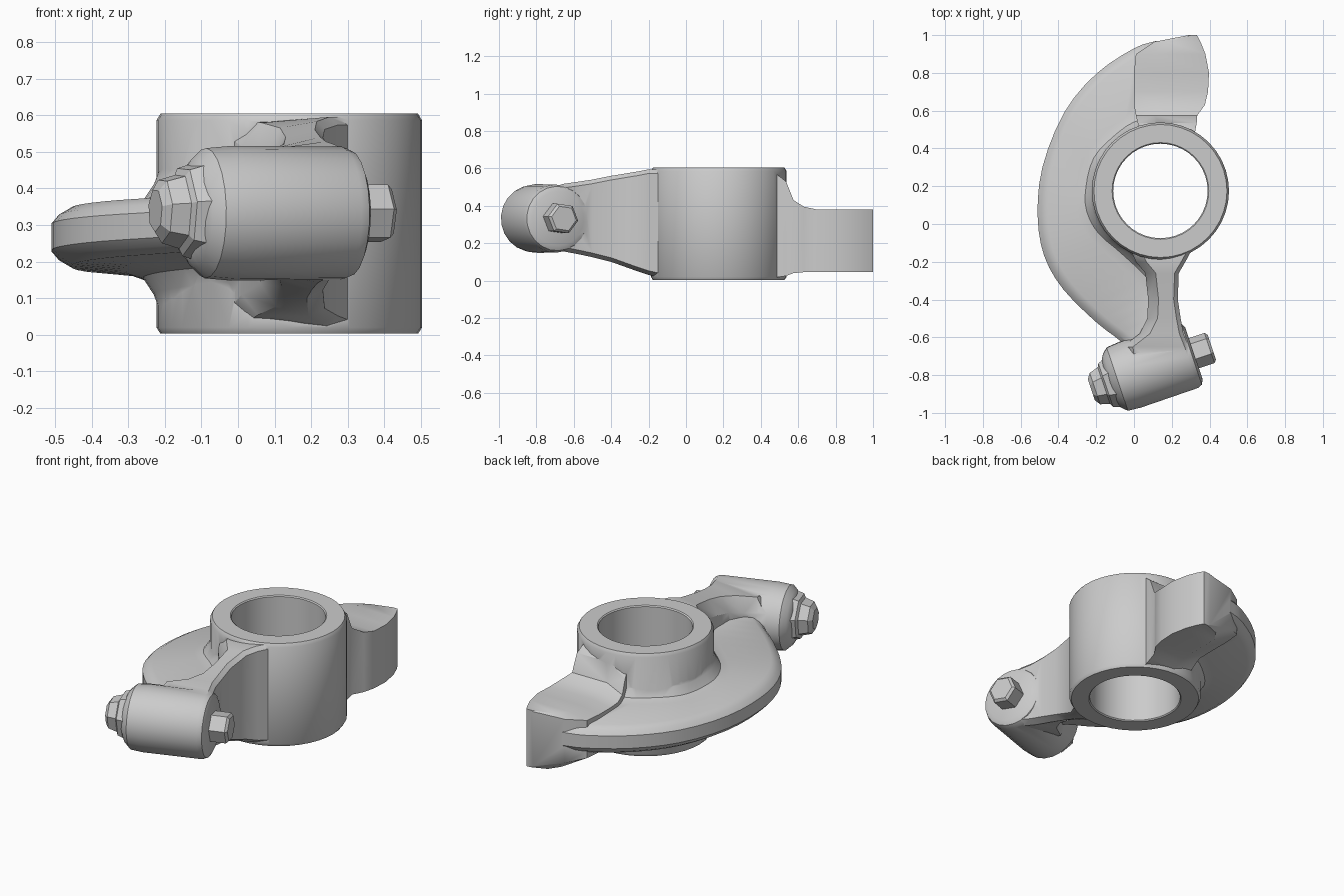
import bpy, bmesh, math
from mathutils import Vector

if "Cube" in bpy.data.objects:
    bpy.data.objects.remove(bpy.data.objects["Cube"])


def loft(name, rings, loop=False):
    """Skin closed cross-section rings; cap the ends, or loop back to the start."""
    bm = bmesh.new()
    vs = [[bm.verts.new(p) for p in r] for r in rings]
    pairs = list(zip(vs, vs[1:])) + ([(vs[-1], vs[0])] if loop else [])
    for a, b in pairs:
        for i in range(len(a)):
            j = (i + 1) % len(a)
            bm.faces.new((a[i], a[j], b[j], b[i]))
    if not loop:
        bm.faces.new(vs[0])
        bm.faces.new(vs[-1])
    bmesh.ops.recalc_face_normals(bm, faces=bm.faces)
    me = bpy.data.meshes.new(name)
    bm.to_mesh(me)
    bm.free()
    ob = bpy.data.objects.new(name, me)
    bpy.context.collection.objects.link(ob)
    return ob


def lathe(name, profile, origin, axis, sides, loop=False, turn=0.0):
    """Revolve (distance along axis, radius) pairs around an axis."""
    axis = Vector(axis).normalized()
    u = axis.orthogonal().normalized()
    v = axis.cross(u)
    rings = []
    for s, r in profile:
        angs = [turn + 2 * math.pi * i / sides for i in range(sides)]
        rings.append([Vector(origin) + axis * s + (u * math.cos(a) + v * math.sin(a)) * r
                      for a in angs])
    return loft(name, rings, loop)


def smooth_path(pts, n=3):
    """Catmull-Rom curve through the points."""
    p = [Vector(q) for q in pts]
    p = [2 * p[0] - p[1]] + p + [2 * p[-1] - p[-2]]
    out = []
    for i in range(1, len(p) - 2):
        a, b, c, d = p[i - 1:i + 3]
        for k in range(n):
            t = k / n
            out.append(0.5 * (2 * b + (c - a) * t + (2 * a - 5 * b + 4 * c - d) * t * t
                              + (3 * b - a - 3 * c + d) * t ** 3))
    return out + [p[-2]]


# Hub: bored sleeve with small edge chamfers
hub = lathe("hub", [(0.003, 0.352), (0.02, 0.363), (0.585, 0.363), (0.604, 0.352),
                    (0.604, 0.256), (0.598, 0.25), (0.009, 0.25), (0.003, 0.256)],
            (0.14, 0.175, 0), (0, 0, 1), 40, loop=True)

# Curved fin: outer edge and matching inner edge buried in the hub and rib
outer = smooth_path([(0.12, 0.97), (0, 0.93), (-0.2, 0.795), (-0.37, 0.59), (-0.485, 0.3),
                     (-0.51, 0.04), (-0.475, -0.17), (-0.375, -0.345), (-0.2, -0.52),
                     (-0.06, -0.63), (0.0, -0.72)])
inner = smooth_path([(0.12, 0.5), (0, 0.48), (-0.1, 0.4), (-0.18, 0.3), (-0.2, 0.17),
                     (-0.19, 0.07), (-0.13, -0.03), (0.0, -0.14), (0.15, -0.3),
                     (0.16, -0.5), (0.18, -0.68)])
rings = []
for k, (o, i) in enumerate(zip(outer, inner)):
    t = k / (len(outer) - 1)
    mid = 0.25 + 0.075 * max(0, (t - 0.35) / 0.65)
    half = 0.095 - 0.01 * t
    flare = min(1, (1 - t) / 0.3)
    width = (o - i).length
    # (distance from outer edge, half height): bevelled rim, rising web, fillet at the hub
    prof = [(0, half * 0.4), (0.02, half * 0.66), (0.055, half * 0.88), (width - 0.11, half),
            (width - 0.06, half + 0.015 * flare), (width - 0.03, half + 0.06 * flare),
            (width, half + 0.14 * flare)]
    d = (i - o).normalized()
    ring = [(*(o + d * s), mid + h) for s, h in prof]
    ring += [(*(o + d * s), mid - h) for s, h in reversed(prof)]
    rings.append(ring)
fin = loft("curved_fin", rings)

# Contact pad: (y, left x, right x, left bottom, left top, right bottom, right top)
pad_sections = [(0.47, 0.03, 0.32, 0.03, 0.55, 0.015, 0.58),
                (0.535, 0.02, 0.332, 0.09, 0.46, 0.025, 0.53),
                (0.575, 0.01, 0.335, 0.13, 0.385, 0.04, 0.43),
                (0.63, 0.0, 0.375, 0.14, 0.365, 0.045, 0.395),
                (0.70, 0.0, 0.392, 0.14, 0.36, 0.045, 0.38),
                (0.80, 0.0, 0.397, 0.14, 0.36, 0.045, 0.38),
                (0.90, 0.01, 0.378, 0.14, 0.36, 0.045, 0.38),
                (0.965, 0.11, 0.352, 0.11, 0.365, 0.045, 0.38),
                (1.0, 0.29, 0.333, 0.055, 0.375, 0.045, 0.38)]
pad = loft("contact_pad", [[(xl, y, lb), (xl + 0.45 * (xr - xl), y, rb), (xr, y, rb),
                            (xr, y, rt), (xl + 0.3 * (xr - xl), y, rt), (xl, y, lt)]
                           for y, xl, xr, lb, lt, rb, rt in pad_sections])

# Rib from hub to the adjuster boss: (y, left x, right x, bottom, top, left edge drop)
rib_sections = [(-0.13, -0.02, 0.31, 0.015, 0.595, 0.06), (-0.2, 0.01, 0.272, 0.03, 0.595, 0.08),
                (-0.26, 0.06, 0.237, 0.05, 0.583, 0.09), (-0.4, 0.075, 0.232, 0.1, 0.56, 0.1),
                (-0.5, 0.07, 0.247, 0.125, 0.54, 0.1), (-0.58, 0.03, 0.262, 0.142, 0.528, 0.11),
                (-0.65, -0.06, 0.29, 0.155, 0.518, 0.12), (-0.76, -0.05, 0.33, 0.185, 0.49, 0.1)]
c = 0.022
rib = loft("rib", [[(a, y, lo + e), (a + 2 * c, y, lo + e * 0.3), (b - 2 * c, y, lo),
                    (b, y, lo + c), (b, y, hi - c), (b - c, y, hi),
                    (a + 2.5 * c, y, hi - e * 0.2), (a, y, hi - e)]
                   for y, a, b, lo, hi, e in rib_sections])

# Adjuster boss with tapered left end
origin, axis = (0.30, -0.69, 0.332), (0.95, 0.32, 0)
boss = lathe("adjuster_boss", [(-0.46, 0.115), (-0.44, 0.15), (-0.41, 0.178), (-0.34, 0.184),
                               (-0.02, 0.182), (0.005, 0.172), (0.018, 0.145)],
             origin, axis, 22)

# Fuse the casting into one skin
for part in (fin, pad, rib, boss):
    m = hub.modifiers.new("fuse", 'BOOLEAN')
    m.operation, m.solver, m.object = 'UNION', 'EXACT', part
    bpy.context.view_layer.objects.active = hub
    bpy.ops.object.modifier_apply(modifier=m.name)
    bpy.data.objects.remove(part)
hub.name = "arm_casting"
bpy.ops.object.select_all(action='DESELECT')
hub.select_set(True)
bpy.ops.object.shade_smooth_by_angle(angle=math.radians(35))

# Flat-sided screw head on the right and worn nut on the left
lathe("screw_head", [(-0.02, 0.085), (0.105, 0.085), (0.118, 0.07)], origin, axis, 6, turn=0.15)
lathe("lock_nut", [(-0.555, 0.06), (-0.535, 0.09), (-0.485, 0.105), (-0.475, 0.125),
                   (-0.43, 0.14)], (0.30, -0.7, 0.34), axis, 7, turn=0.4)
